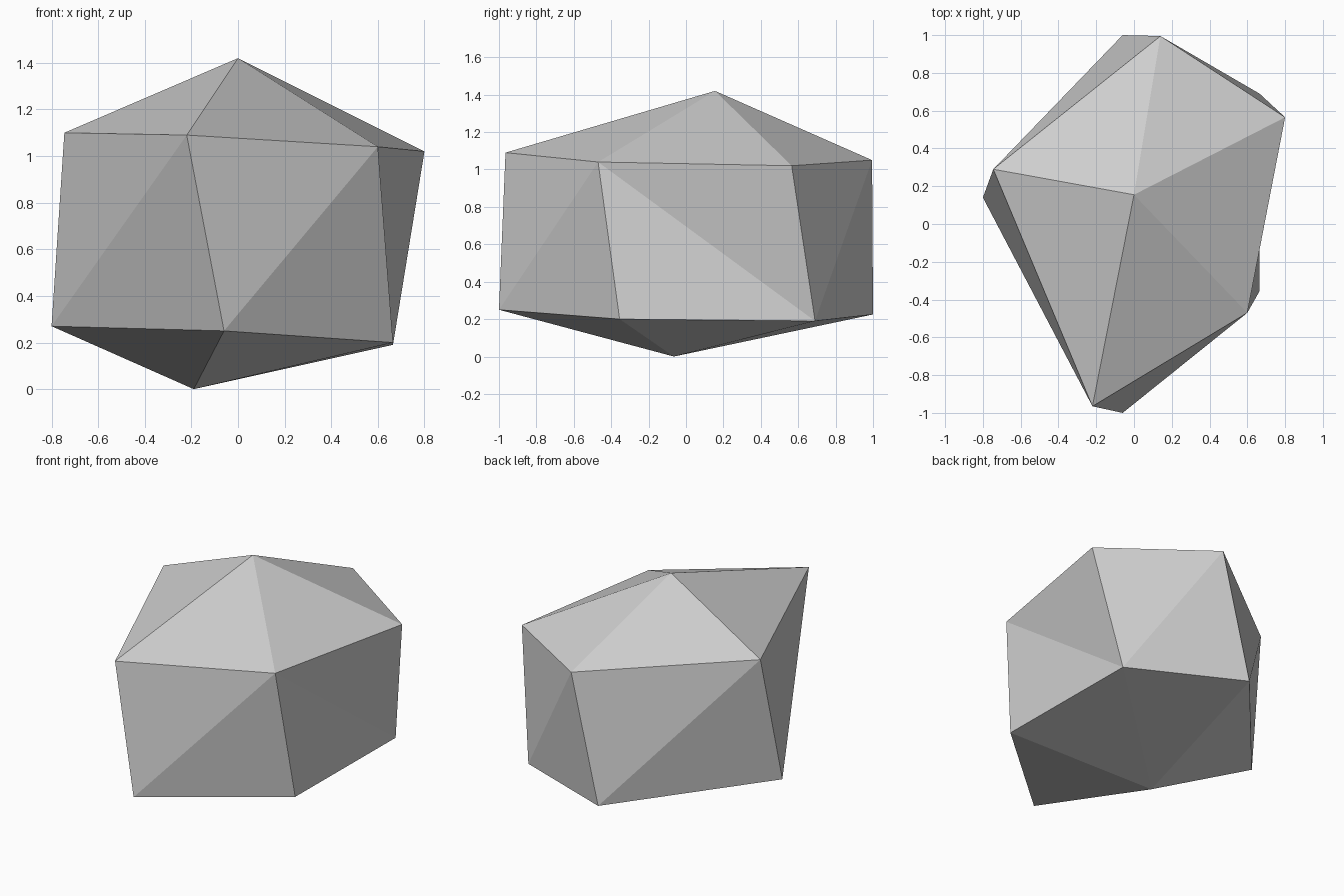
import bpy
import bmesh

# Remove the default cube
cube = bpy.data.objects.get("Cube")
if cube:
    bpy.data.objects.remove(cube, do_unlink=True)

# Stone colour
stone = bpy.data.materials.new("stone_grey")
stone.use_nodes = True
grey = (0.62, 0.62, 0.62, 1)
stone.diffuse_color = grey
stone.node_tree.nodes["Principled BSDF"].inputs["Base Color"].default_value = grey

# Outline corners of the boulder: shoulder ring, foot ring, peak and base
shoulder = [(-0.745, 0.29, 1.10), (-0.22, -0.965, 1.09), (0.60, -0.47, 1.04),
            (0.80, 0.565, 1.02), (0.14, 0.995, 1.05)]
foot = [(-0.80, 0.14, 0.27), (-0.06, -1.0, 0.25), (0.665, -0.355, 0.20),
        (0.665, 0.69, 0.19), (-0.06, 1.0, 0.225)]

bm = bmesh.new()
peak = bm.verts.new((0, 0.155, 1.42))
base = bm.verts.new((-0.19, -0.065, 0))
upper = [bm.verts.new(p) for p in shoulder]
lower = [bm.verts.new(p) for p in foot]

# Facets: a crown fan, a base fan and two triangles per side
count = len(upper)
hollow_side = 2
for i in range(count):
    j = (i + 1) % count
    bm.faces.new((peak, upper[i], upper[j]))
    bm.faces.new((base, lower[j], lower[i]))
    if i == hollow_side:
        bm.faces.new((upper[i], lower[i], lower[j]))
        bm.faces.new((upper[i], lower[j], upper[j]))
    else:
        bm.faces.new((upper[i], lower[i], upper[j]))
        bm.faces.new((lower[i], lower[j], upper[j]))
bmesh.ops.recalc_face_normals(bm, faces=bm.faces[:])

# Flat-shaded boulder object
mesh = bpy.data.meshes.new("boulder")
bm.to_mesh(mesh)
bm.free()
mesh.materials.append(stone)
boulder = bpy.data.objects.new("boulder", mesh)
bpy.context.collection.objects.link(boulder)
